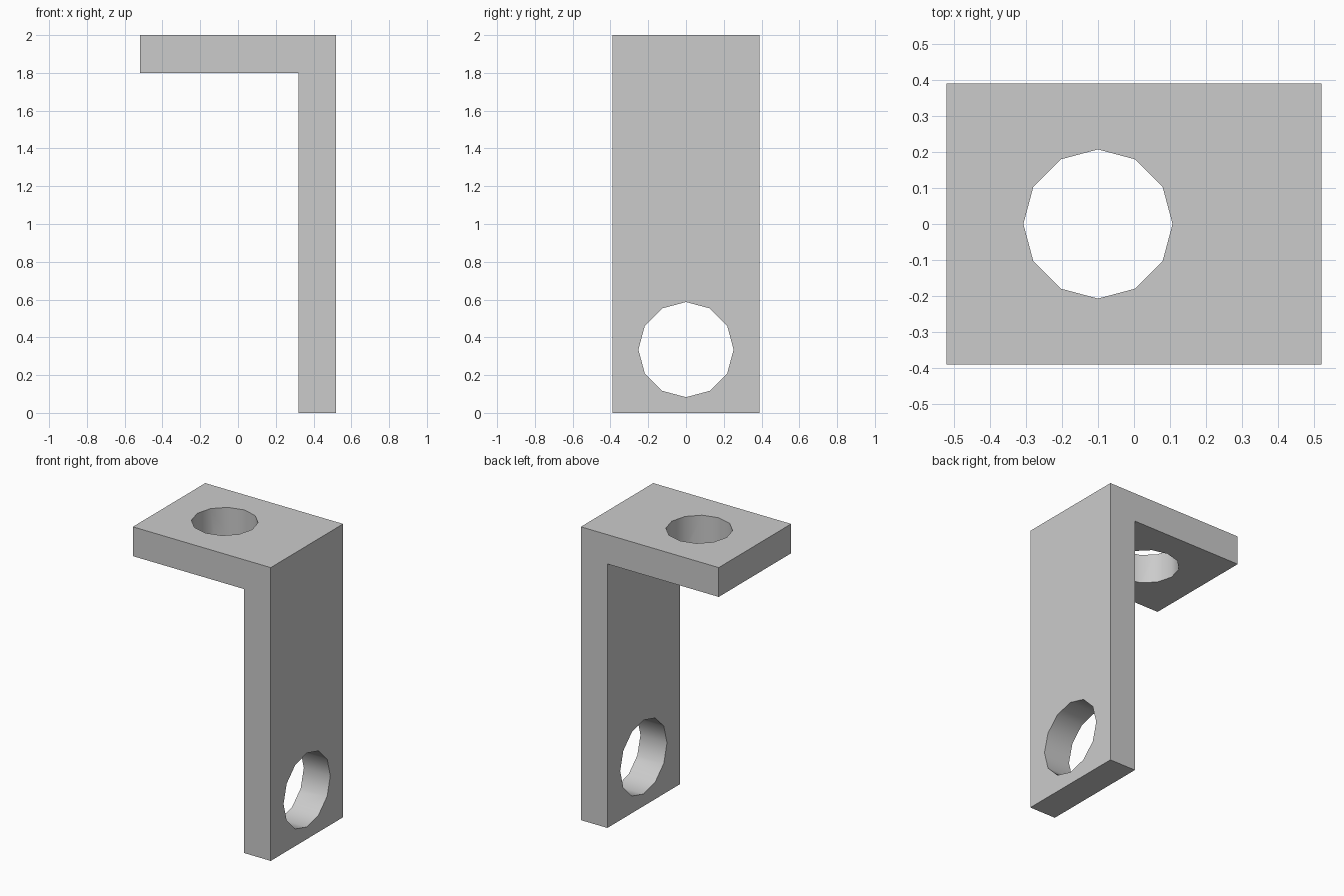
import bpy
import bmesh
import math

cube = bpy.data.objects.get("Cube")
if cube:
    bpy.data.objects.remove(cube, do_unlink=True)

HALF_X, HALF_Y, HEIGHT, THICK = 0.52, 0.39, 2.0, 0.2

# Plain grey
grey = bpy.data.materials.new("plain grey")
grey.use_nodes = True
colour = (0.6, 0.6, 0.6, 1)
grey.diffuse_color = colour
grey.node_tree.nodes["Principled BSDF"].inputs["Base Color"].default_value = colour

# L-shaped profile extruded along y
inner = HALF_X - THICK
under = HEIGHT - THICK
profile = [(-HALF_X, under), (inner, under), (inner, 0),
           (HALF_X, 0), (HALF_X, HEIGHT), (-HALF_X, HEIGHT)]
bm = bmesh.new()
face = bm.faces.new([bm.verts.new((x, -HALF_Y, z)) for x, z in profile])
grown = bmesh.ops.extrude_face_region(bm, geom=[face])["geom"]
bmesh.ops.translate(bm, vec=(0, 2 * HALF_Y, 0),
                    verts=[v for v in grown if isinstance(v, bmesh.types.BMVert)])
bmesh.ops.recalc_face_normals(bm, faces=bm.faces)
mesh = bpy.data.meshes.new("angle_bracket")
bm.to_mesh(mesh)
bm.free()
mesh.materials.append(grey)
bracket = bpy.data.objects.new("angle_bracket", mesh)
bpy.context.collection.objects.link(bracket)


# Twelve-sided holes through each plate
def drill(name, centre, radius, rotation):
    bpy.ops.mesh.primitive_cylinder_add(vertices=12, radius=radius, depth=2 * THICK,
                                        location=centre, rotation=rotation)
    cutter = bpy.context.object
    cutter.name = name
    cutter.data.materials.append(grey)
    cutter.hide_render = True
    cut = bracket.modifiers.new(name, 'BOOLEAN')
    cut.operation = 'DIFFERENCE'
    cut.solver = 'EXACT'
    cut.object = cutter
    bpy.context.view_layer.objects.active = bracket
    bpy.ops.object.modifier_apply(modifier=name)
    bpy.data.objects.remove(cutter, do_unlink=True)


drill("top_hole", (-0.1, 0, HEIGHT - THICK / 2), 0.207, (0, 0, 0))
drill("lower_hole", (HALF_X - THICK / 2, 0, 0.335), 0.252, (0, math.pi / 2, 0))

# Soft hole walls, crisp plate edges
bpy.ops.object.select_all(action='DESELECT')
bracket.select_set(True)
bpy.context.view_layer.objects.active = bracket
bpy.ops.object.shade_smooth_by_angle(angle=math.radians(35))
